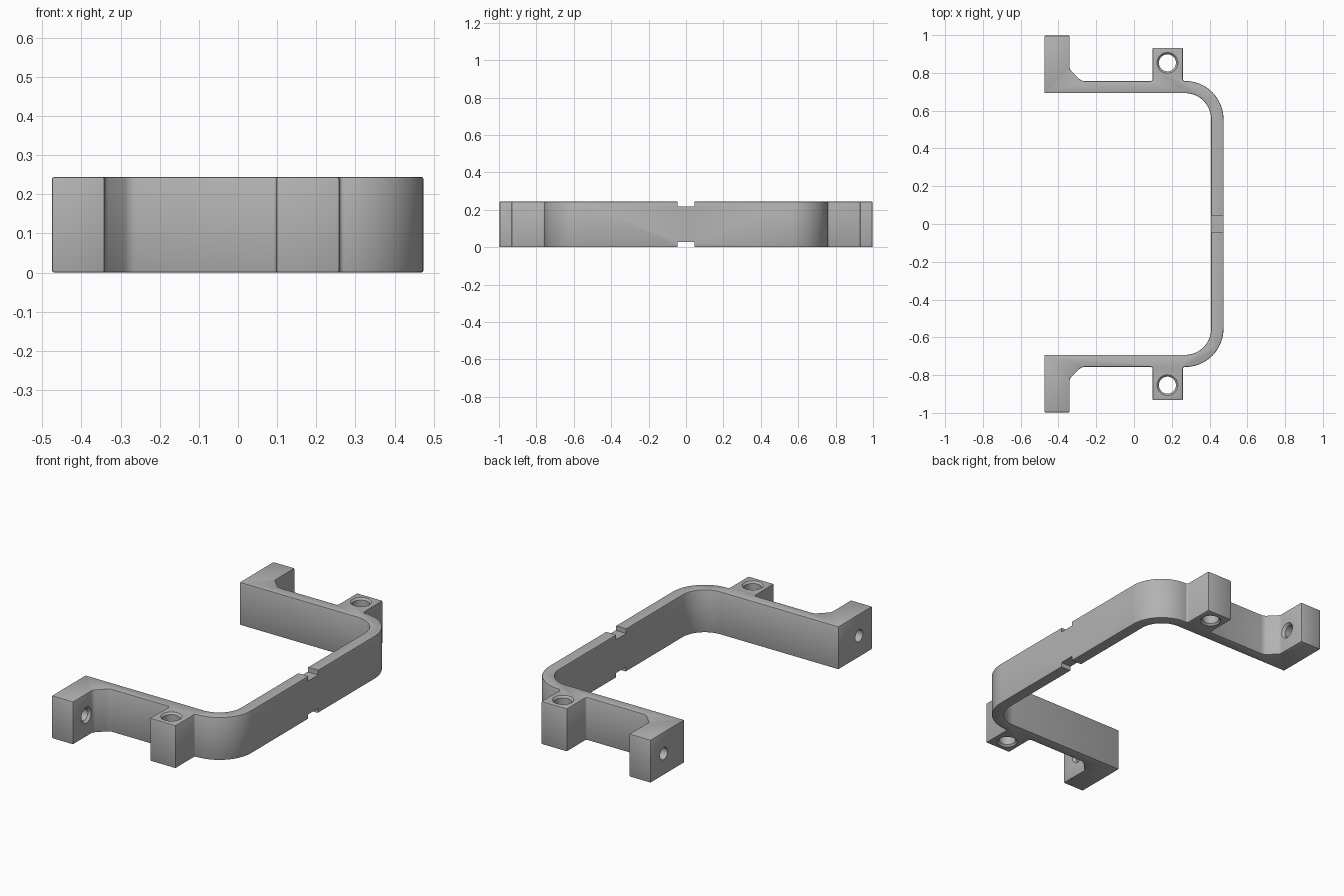
import bpy, bmesh, math
from mathutils import Vector, Matrix

cube = bpy.data.objects.get("Cube")
if cube:
    bpy.data.objects.remove(cube)

HEIGHT = 0.244
MID = HEIGHT / 2

grey = bpy.data.materials.new("plain grey")
grey.use_nodes = True
colour = (0.45, 0.45, 0.45, 1)
grey.diffuse_color = colour
grey.node_tree.nodes["Principled BSDF"].inputs["Base Color"].default_value = colour


def make_object(name, bm):
    bmesh.ops.recalc_face_normals(bm, faces=bm.faces)
    mesh = bpy.data.meshes.new(name)
    bm.to_mesh(mesh)
    bm.free()
    mesh.materials.append(grey)
    obj = bpy.data.objects.new(name, mesh)
    bpy.context.collection.objects.link(obj)
    return obj


def rounded(corners):
    """Outline from (x, y, radius, segments); a radius of 0 keeps the corner sharp."""
    points = []
    for i, (x, y, radius, segments) in enumerate(corners):
        corner = Vector((x, y))
        if radius == 0:
            points.append(corner)
            continue
        before = (Vector(corners[i - 1][:2]) - corner).normalized()
        after = (Vector(corners[(i + 1) % len(corners)][:2]) - corner).normalized()
        half = before.angle(after) / 2
        centre = corner + (before + after).normalized() * radius / math.sin(half)
        start = corner + before * radius / math.tan(half) - centre
        end = corner + after * radius / math.tan(half) - centre
        sweep = start.angle_signed(end)
        for k in range(segments + 1):
            points.append(centre + Matrix.Rotation(-sweep * k / segments, 2) @ start)
    return points


def revolved_cutter(name, profile, matrix, sides=40):
    """Solid of revolution about local z from (radius, height) pairs."""
    bm = bmesh.new()
    rings = []
    for radius, z in profile:
        rings.append([bm.verts.new((radius * math.cos(math.tau * k / sides),
                                    radius * math.sin(math.tau * k / sides), z))
                      for k in range(sides)])
    for low, high in zip(rings, rings[1:]):
        for k in range(sides):
            n = (k + 1) % sides
            bm.faces.new((low[k], low[n], high[n], high[k]))
    bm.faces.new(rings[0])
    bm.faces.new(rings[-1])
    bm.transform(matrix)
    return make_object(name, bm)


def box_cutter(name, centre, size):
    bm = bmesh.new()
    bmesh.ops.create_cube(bm, size=1)
    bm.transform(Matrix.Translation(centre) @ Matrix.Diagonal((*size, 1)))
    return make_object(name, bm)


# Outline of one half: bar, round bend, bolt tab, arm, gusset and end foot
half = [
    (0.474, 0.757, 0.203, 24),
    (0.259, 0.757, 0.01, 3),
    (0.259, 0.932, 0, 0),
    (0.098, 0.932, 0, 0),
    (0.098, 0.757, 0.01, 3),
    (-0.278, 0.757, 0.04, 5),
    (-0.341, 0.82, 0.03, 5),
    (-0.341, 0.997, 0, 0),
    (-0.475, 0.997, 0, 0),
    (-0.475, 0.693, 0, 0),
    (0.408, 0.693, 0.138, 24),
]
outline = rounded(half + [(x, -y, r, s) for x, y, r, s in reversed(half)])

# Extruded bracket body
bm = bmesh.new()
base = bm.faces.new([bm.verts.new((p.x, p.y, 0)) for p in outline])
top = bmesh.ops.extrude_face_region(bm, geom=[base])["geom"]
bmesh.ops.translate(bm, vec=(0, 0, HEIGHT),
                    verts=[v for v in top if isinstance(v, bmesh.types.BMVert)])
bracket = make_object("bracket", bm)

# Softened edges
bevel = bracket.modifiers.new("soft edges", "BEVEL")
bevel.width = 0.005
bevel.segments = 2
bevel.limit_method = "ANGLE"
bevel.angle_limit = math.radians(50)
bevel.use_clamp_overlap = False

# Cutters: countersunk tab holes, cross holes in the feet, notches in the bar
cutters = []
for side in (-1, 1):
    cutters.append(revolved_cutter(
        "tab_hole_cutter",
        [(0.055, -0.02), (0.055, 0), (0.045, 0.01),
         (0.045, HEIGHT - 0.01), (0.055, HEIGHT), (0.055, HEIGHT + 0.02)],
        Matrix.Translation((0.177, side * 0.853, 0))))
    cutters.append(revolved_cutter(
        "foot_hole_cutter",
        [(0.034, -0.5), (0.034, -0.355), (0.045, -0.341), (0.045, -0.3)],
        Matrix.Translation((0, side * 0.878, MID)) @ Matrix.Rotation(math.pi / 2, 4, "Y")))
    cutters.append(box_cutter("notch_cutter", (0.44, 0, MID + side * MID),
                              (0.12, 0.09, 0.054)))

for cutter in cutters:
    cut = bracket.modifiers.new("cut", "BOOLEAN")
    cut.operation = "DIFFERENCE"
    cut.solver = "EXACT"
    cut.object = cutter

# Apply everything, drop the cutters and shade
bpy.ops.object.select_all(action="DESELECT")
bpy.context.view_layer.objects.active = bracket
bracket.select_set(True)
for modifier in list(bracket.modifiers):
    bpy.ops.object.modifier_apply(modifier=modifier.name)
for cutter in cutters:
    bpy.data.objects.remove(cutter)
bpy.ops.object.shade_smooth_by_angle(angle=math.radians(30))
